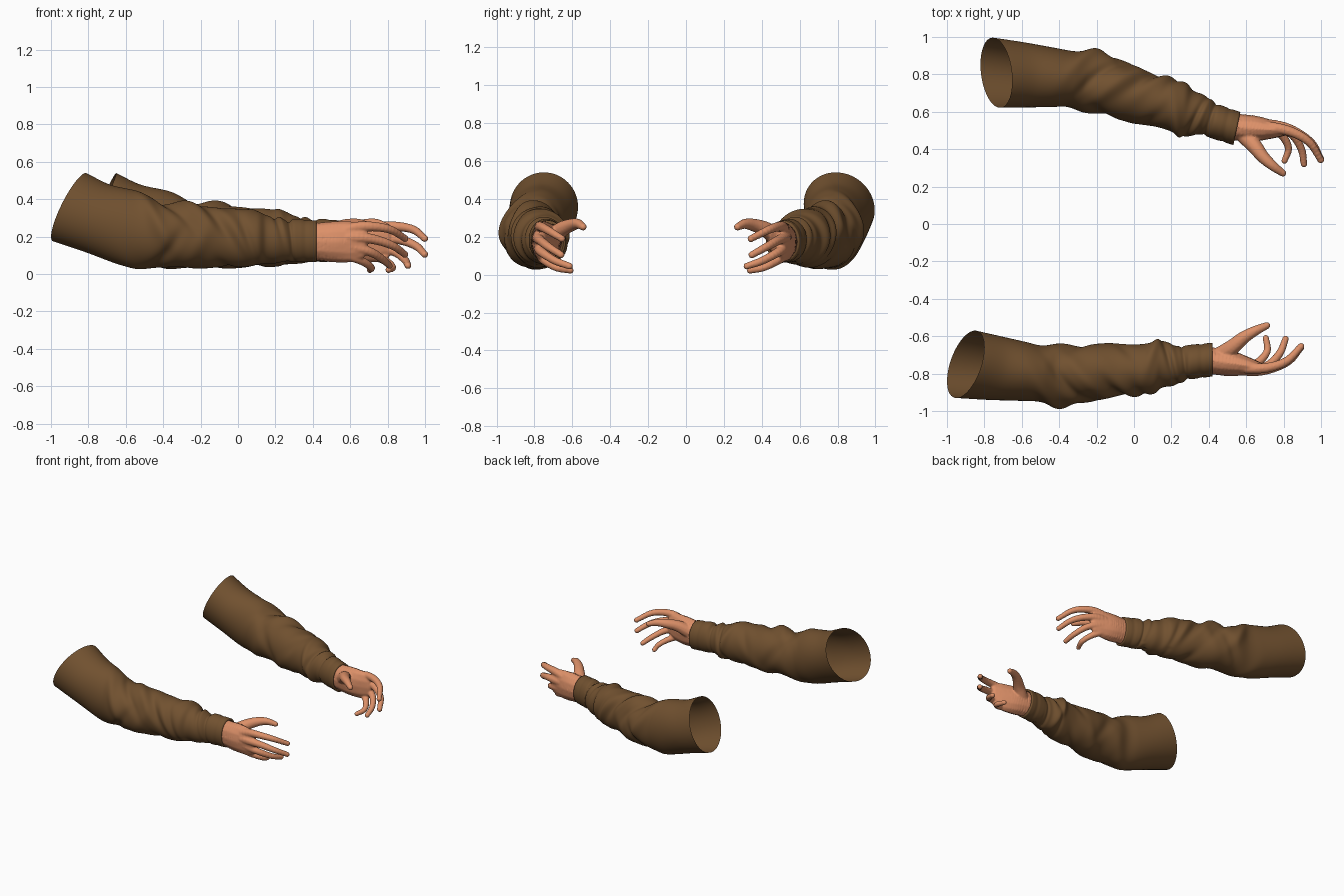
import bpy, bmesh
from math import sin, cos, pi, exp, radians
from mathutils import Matrix, Vector

cube = bpy.data.objects.get("Cube")
if cube:
    bpy.data.objects.remove(cube, do_unlink=True)


def material(name, colour):
    mat = bpy.data.materials.new(name)
    mat.use_nodes = True
    mat.diffuse_color = (*colour, 1)
    bsdf = mat.node_tree.nodes["Principled BSDF"]
    bsdf.inputs["Base Color"].default_value = (*colour, 1)
    bsdf.inputs["Roughness"].default_value = 0.8
    return mat


CLOTH = material("brown cloth", (0.165, 0.082, 0.029))
SKIN = material("skin", (0.72, 0.28, 0.14))

# Sleeve outline: x, outer y, inner y, bottom z, top z
SLEEVE = [
    (-.9, -.93, -.57, .175, .54), (-.75, -.94, -.60, .115, .48),
    (-.6, -.945, -.63, .05, .45), (-.5, -.95, -.65, .035, .42),
    (-.4, -.975, -.64, .035, .38), (-.3, -.965, -.645, .04, .375),
    (-.2, -.935, -.64, .03, .365), (-.1, -.92, -.64, .035, .35),
    (0, -.915, -.645, .035, .35), (.1, -.91, -.635, .045, .335),
    (.15, -.875, -.63, .055, .315), (.21, -.865, -.65, .06, .30),
    (.27, -.84, -.65, .07, .285), (.31, -.83, -.645, .065, .295),
    (.42, -.815, -.635, .065, .285),
]
# Cloth folds: x, angle in degrees (0 inner, 90 top, 180 outer), slant, width, spread, height
FOLDS = [
    (-.45, 150, .10, .05, 50, .020), (-.34, 120, .12, .035, 50, -.020),
    (-.24, 110, .12, .05, 55, .022), (-.38, 215, -.10, .04, 45, -.018),
    (-.22, 200, -.08, .05, 50, .014), (-.10, 150, .10, .04, 50, -.018),
    (-.02, 160, .09, .04, 60, .014), (.06, 190, .05, .025, 60, -.014),
    (.12, 20, -.04, .03, 70, .020), (.18, 60, .03, .018, 150, -.014),
    (.22, 90, .02, .02, 150, .010), (.27, 90, .01, .012, 400, -.009),
    (-.30, 10, -.10, .05, 50, -.014), (-.15, 330, .10, .05, 50, .012),
    (-.05, 30, .08, .04, 50, -.012), (-.50, 280, .08, .05, 50, .014),
    (-.05, 270, .08, .04, 45, -.014), (.36, 90, 0, .012, 400, -.004),
]
# Palm: x, y, z, half thickness, half width
PALM = [
    (.36, -.725, .175, .074, .096), (.5, -.742, .172, .074, .112),
    (.6, -.757, .172, .052, .112), (.66, -.768, .175, .033, .098),
]
# Digits: centre points followed by base and tip radius
DIGITS = [
    ([(.50, -.76, .21), (.63, -.772, .25), (.73, -.765, .253), (.82, -.73, .235), (.893, -.655, .19)], .034, .02),
    ([(.50, -.77, .19), (.64, -.785, .195), (.74, -.77, .182), (.83, -.73, .15), (.892, -.66, .105)], .034, .02),
    ([(.50, -.77, .16), (.63, -.777, .14), (.715, -.757, .115), (.78, -.69, .073), (.81, -.615, .045)], .032, .019),
    ([(.50, -.75, .13), (.60, -.763, .095), (.665, -.738, .068), (.712, -.68, .036), (.705, -.61, .022)], .029, .018),
    ([(.47, -.70, .20), (.53, -.655, .24), (.59, -.605, .262), (.65, -.57, .268), (.71, -.543, .252)], .05, .02),
]


def spline(rows, t):
    """Smooth curve through the rows, t from 0 to 1."""
    f = t * (len(rows) - 1)
    i = min(int(f), len(rows) - 2)
    f -= i
    a, b = Vector(rows[i]), Vector(rows[i + 1])
    before = Vector(rows[i - 1]) if i else 2 * a - b
    after = Vector(rows[i + 2]) if i + 2 < len(rows) else 2 * b - a
    m, n = (b - before) / 2, (after - a) / 2
    return a + f * m + f * f * (3 * (b - a) - 2 * m - n) + f ** 3 * (2 * (a - b) + m + n)


def fold_height(x, angle):
    total = 0
    for x0, a0, slant, width, spread, height in FOLDS:
        d = (angle - radians(a0) + pi) % (2 * pi) - pi
        across = (x - x0 - slant * d) / width
        total += height * exp(-across ** 2 - (d / radians(spread)) ** 2)
    return total


def finish(bm, name, matrix, mat):
    bm.transform(matrix)
    if matrix.determinant() < 0:
        bmesh.ops.reverse_faces(bm, faces=bm.faces)
    for face in bm.faces:
        face.smooth = True
    mesh = bpy.data.meshes.new(name)
    bm.to_mesh(mesh)
    bm.free()
    mesh.materials.append(mat)
    obj = bpy.data.objects.new(name, mesh)
    bpy.context.collection.objects.link(obj)
    return obj


def build_sleeve(name, matrix):
    bm = bmesh.new()
    sides, steps = 72, 150
    rings = []
    for k in range(steps + 2):
        x, y0, y1, z0, z1 = spline(SLEEVE, min(k / steps, 1))
        turn_in = 0.86 if k > steps else 1      # cuff edge folds in to the wrist
        lean = min(1, max(0, (-.42 - x) / .48))  # slanted shoulder opening
        ring = []
        for s in range(sides):
            a = 2 * pi * s / sides
            bump = fold_height(x, a) * (1 - lean)
            ry = ((y1 - y0) / 2 + bump) * turn_in
            rz = ((z1 - z0) / 2 + bump) * turn_in
            shift = lean * (.05 * cos(a) + .086 * sin(a))
            ring.append(bm.verts.new((x + shift, (y0 + y1) / 2 + ry * cos(a),
                                      (z0 + z1) / 2 + rz * sin(a))))
        rings.append(ring)
    for r, q in zip(rings, rings[1:]):
        for s in range(sides):
            n = (s + 1) % sides
            bm.faces.new((r[s], q[s], q[n], r[n]))
    bmesh.ops.recalc_face_normals(bm, faces=bm.faces)
    return finish(bm, name, matrix, CLOTH)


def blob(bm, centre, size):
    place = Matrix.Translation(centre) @ Matrix.Diagonal((*size, 1))
    bmesh.ops.create_icosphere(bm, subdivisions=2, radius=1, matrix=place)


def build_hand(name, matrix):
    bm = bmesh.new()
    count = 20
    for k in range(count + 1):
        x, y, z, thick, wide = spline(PALM, k / count)
        blob(bm, (x, y, z), (.035, thick, wide))
    for path, base, tip in DIGITS:
        for k in range(count + 1):
            t = k / count
            r = base + (tip - base) * t
            blob(bm, spline(path, t), (r, r, r))
    hand = finish(bm, name, matrix, SKIN)
    # Fuse the overlapping volumes into one skin
    fuse = hand.modifiers.new("fuse", "REMESH")
    fuse.mode = "VOXEL"
    fuse.voxel_size = 0.006
    fuse.use_smooth_shade = True
    soften = hand.modifiers.new("soften", "SMOOTH")
    soften.factor = 0.5
    soften.iterations = 5
    return hand


# Left arm mirrors the right one and swings inward at the wrist
right = Matrix.Identity(4)
left = (Matrix.Translation((.55, .51, 0)) @ Matrix.Rotation(radians(-12), 4, "Z")
        @ Matrix.Diagonal((1, -1, 1, 1)) @ Matrix.Translation((-.42, .725, 0)))
for side, matrix in (("right", right), ("left", left)):
    build_sleeve(side + "_sleeve", matrix)
    build_hand(side + "_hand", matrix)
